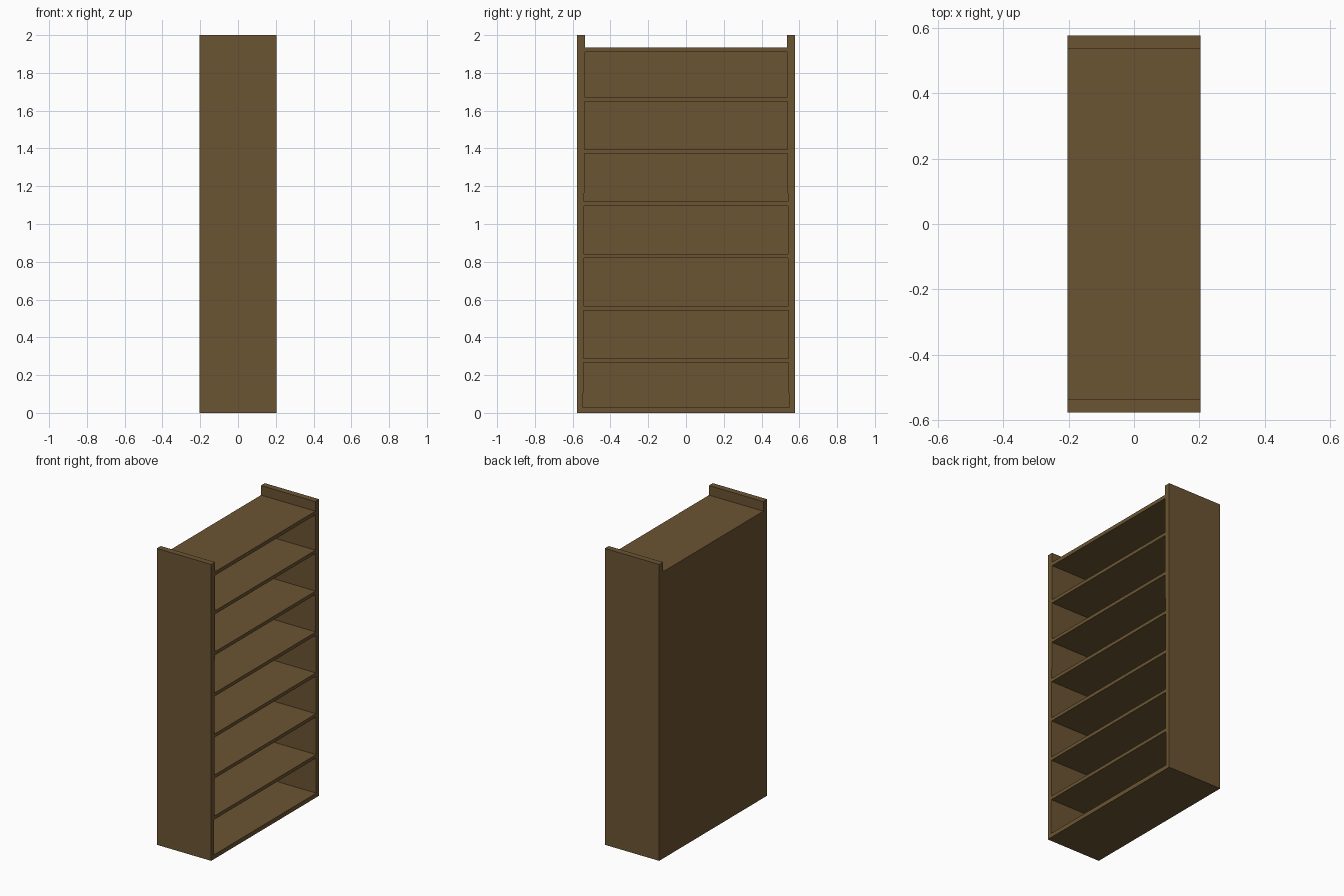
import bpy, bmesh

if "Cube" in bpy.data.objects:
    bpy.data.objects.remove(bpy.data.objects["Cube"])

HALF_D, HALF_W, HEIGHT = 0.203, 0.576, 2.0
BACK_X = -HALF_D + 0.02      # inner face of the back panel
TOP_Z = 1.935

wood = bpy.data.materials.new("brown_wood")
wood.diffuse_color = (0.147, 0.089, 0.032, 1)
wood.use_nodes = True
wood.node_tree.nodes["Principled BSDF"].inputs["Base Color"].default_value = wood.diffuse_color


def inner(z):
    """Half width between the side panels, which thicken slightly upwards."""
    return 0.5445 - 0.010 * z / HEIGHT


def panel(name, profile, x0, x1):
    """Extrude a (y, z) outline along x."""
    bm = bmesh.new()
    face = bm.faces.new([bm.verts.new((x0, y, z)) for y, z in profile])
    ext = bmesh.ops.extrude_face_region(bm, geom=[face])
    verts = [g for g in ext["geom"] if isinstance(g, bmesh.types.BMVert)]
    bmesh.ops.translate(bm, verts=verts, vec=(x1 - x0, 0, 0))
    bmesh.ops.recalc_face_normals(bm, faces=bm.faces)
    me = bpy.data.meshes.new(name)
    bm.to_mesh(me)
    bm.free()
    me.materials.append(wood)
    ob = bpy.data.objects.new(name, me)
    bpy.context.collection.objects.link(ob)
    return ob


def board(name, z0, z1, x0, x1):
    """Board fitted between the side panels."""
    a, b = inner(z0), inner(z1)
    return panel(name, [(-a, z0), (a, z0), (b, z1), (-b, z1)], x0, x1)


# Side panels, rising above the top board
for label, s in (("left", -1), ("right", 1)):
    panel(f"side_panel_{label}",
          [(s * HALF_W, 0), (s * HALF_W, HEIGHT),
           (s * inner(HEIGHT), HEIGHT), (s * inner(0), 0)],
          -HALF_D, HALF_D)

# Closed back
board("back_panel", 0, TOP_Z, -HALF_D, BACK_X)

# Bottom and top boards
board("bottom_board", 0, 0.029, BACK_X, HALF_D)
board("top_board", 1.91, TOP_Z, BACK_X, HALF_D)

# Six evenly spaced shelves
for i in range(6):
    z = 0.289 + 0.2765 * i
    board(f"shelf_{i + 1}", z - 0.023, z, BACK_X, HALF_D)
